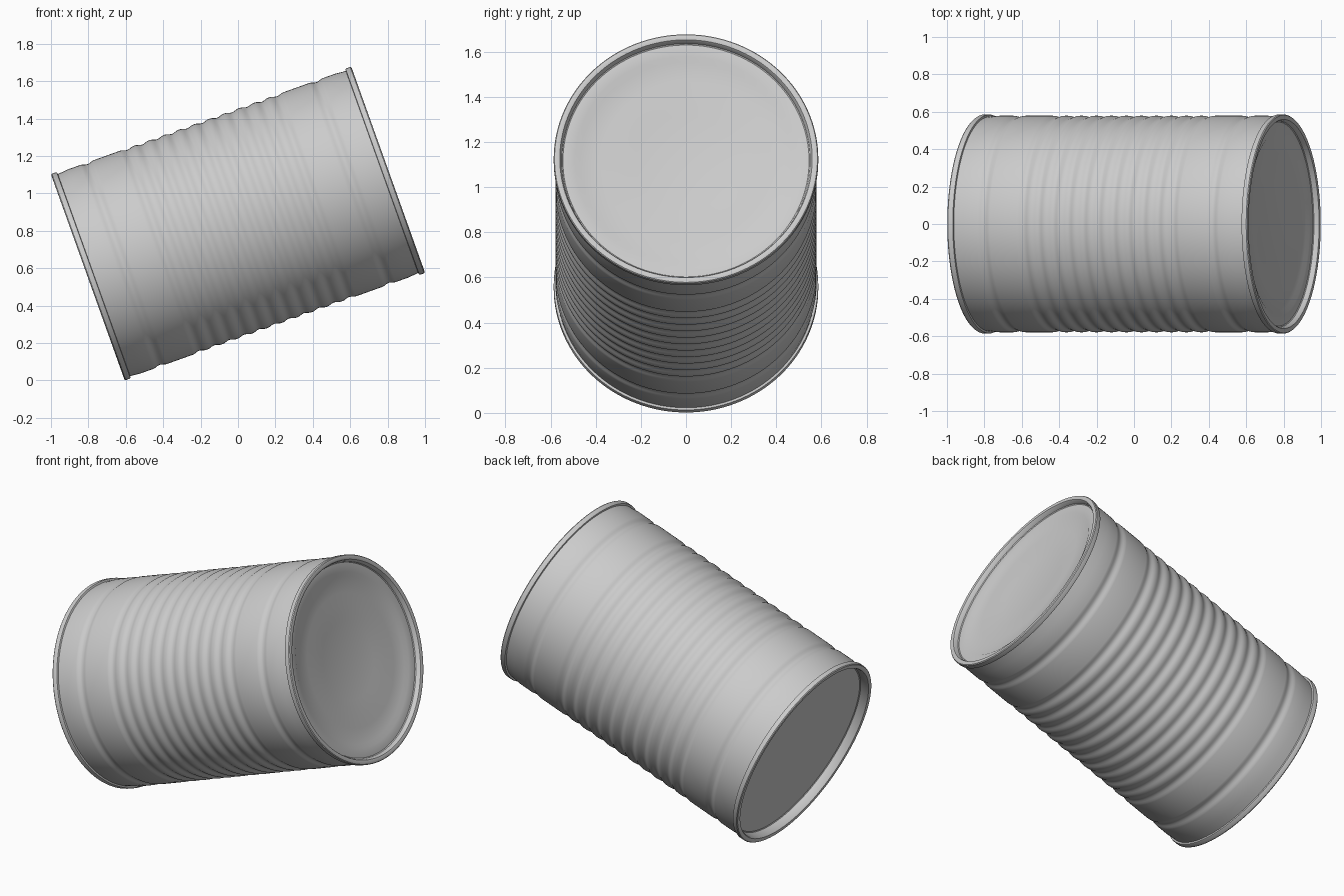
import bpy, bmesh, math

if "Cube" in bpy.data.objects:
    bpy.data.objects.remove(bpy.data.objects["Cube"])

SEGS = 128
TILT = math.radians(19.7)
HALF = 0.853      # half length of the can
RIM = 0.586       # seam radius
BODY = 0.579      # wall radius
CENTRE_Z = 0.839


def revolve(name, profile):
    """Spin (axial, radius) points around local X, then tilt into place."""
    bm = bmesh.new()
    rings = []
    for s, r in profile:
        if r == 0:
            rings.append([bm.verts.new((s, 0, 0))] * SEGS)
        else:
            rings.append([bm.verts.new((s, r * math.cos(2 * math.pi * j / SEGS),
                                        r * math.sin(2 * math.pi * j / SEGS)))
                          for j in range(SEGS)])
    for a, b in zip(rings, rings[1:]):
        for j in range(SEGS):
            k = (j + 1) % SEGS
            quad = [a[j], a[k], b[k], b[j]]
            bm.faces.new(list(dict.fromkeys(quad)))
    mesh = bpy.data.meshes.new(name)
    bm.to_mesh(mesh)
    bm.free()
    ob = bpy.data.objects.new(name, mesh)
    bpy.context.collection.objects.link(ob)
    ob.rotation_euler = (0, -TILT, 0)
    ob.location = (0, 0, CENTRE_Z)
    bpy.ops.object.select_all(action='DESELECT')
    ob.select_set(True)
    bpy.context.view_layer.objects.active = ob
    bpy.ops.object.shade_smooth_by_angle(angle=math.radians(30))
    return ob


# Ribbed wall: eleven pressed grooves in the middle and one near each end
grooves = [-0.65] + [0.085 * i for i in range(-5, 6)] + [0.65]
wall = [(-HALF + 0.02, BODY - 0.006), (-HALF + 0.05, BODY - 0.004), (-0.76, BODY)]
for g in grooves:
    for t in range(-4, 5):
        depth = 0.0045 * (1 + math.cos(math.pi * t / 4))
        wall.append((g + 0.0095 * t, BODY - depth))
wall += [(-s, r) for s, r in wall[2::-1]]
revolve("can_wall", wall)

# Rolled seam shared by both ends, from the wall over the lip
seam = [(HALF - 0.036, BODY - 0.008), (HALF - 0.033, RIM - 0.002),
        (HALF - 0.028, RIM), (HALF - 0.006, RIM), (HALF - 0.001, RIM - 0.004),
        (HALF, RIM - 0.010), (HALF, RIM - 0.020), (HALF - 0.002, RIM - 0.027),
        (HALF - 0.008, RIM - 0.031)]

# Lid with three concentric pressed steps
P = HALF - 0.032
lid = seam + [(P + 0.004, 0.550), (P, 0.545), (P, 0.492), (P - 0.012, 0.468),
              (P - 0.012, 0.378), (P - 0.022, 0.312), (P - 0.022, 0.262),
              (P - 0.029, 0.222), (P - 0.029, 0)]
revolve("lid", lid)

# Plain recessed base at the lower end
B = HALF - 0.055
base = seam + [(B + 0.004, 0.550), (B, 0.545), (B, 0)]
revolve("base", [(-s, r) for s, r in reversed(base)])
